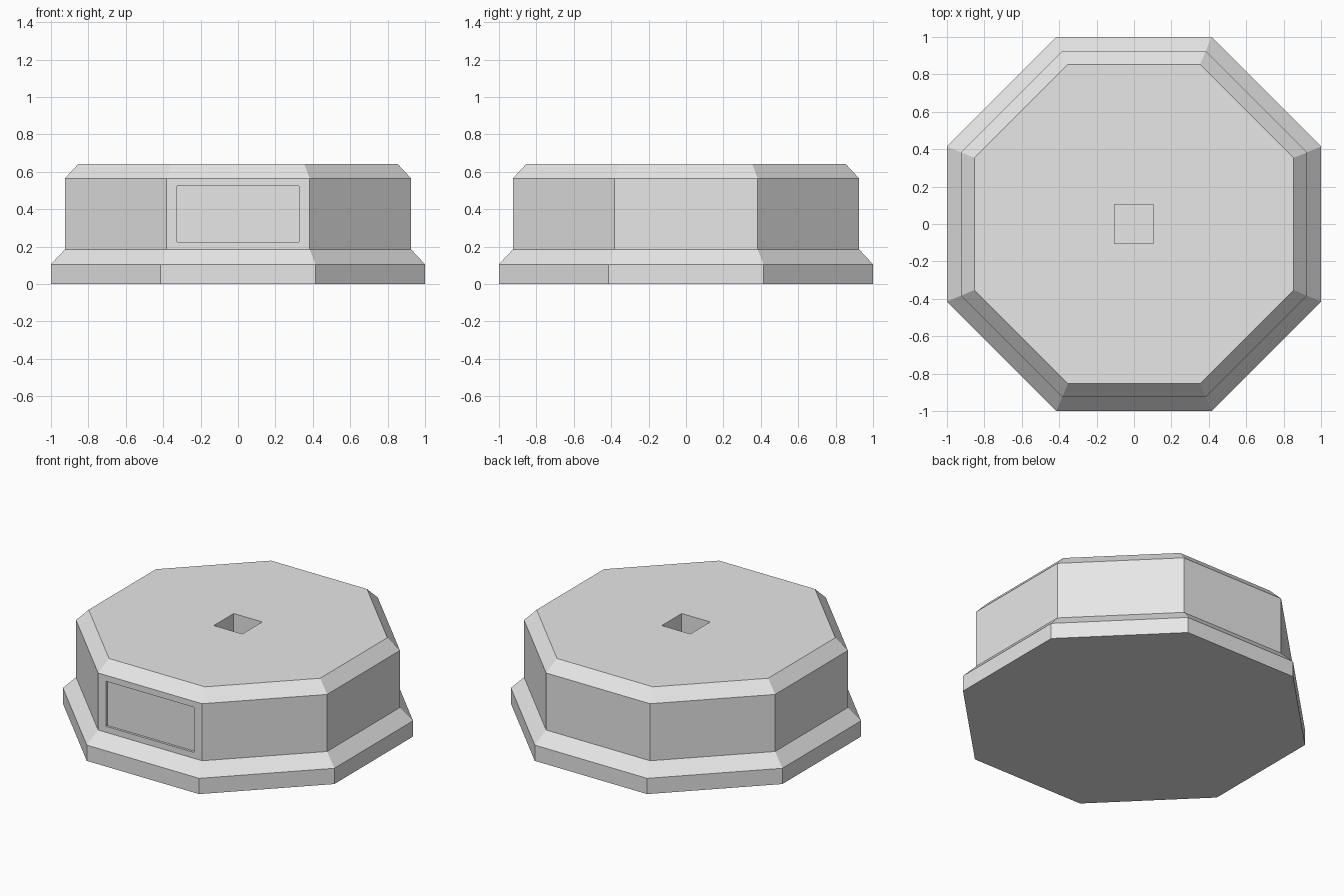
import bpy
import bmesh
import math
from math import copysign

# Remove the default cube
cube = bpy.data.objects.get("Cube")
if cube:
    bpy.data.objects.remove(cube, do_unlink=True)

SIDES = 8
# (apothem, height) of each octagonal ring, bottom to top
PROFILE = [(1.0, 0.0), (1.0, 0.105), (0.925, 0.185), (0.925, 0.565), (0.853, 0.642)]
SOCKET_HALF, SOCKET_DEPTH = 0.105, 0.3
PANEL_HALF, PANEL_LOW, PANEL_HIGH, PANEL_DEPTH = 0.325, 0.225, 0.525, 0.015

grey = bpy.data.materials.new("light_grey")
grey.use_nodes = True
grey.diffuse_color = (0.8, 0.8, 0.8, 1)
grey.node_tree.nodes["Principled BSDF"].inputs["Base Color"].default_value = (0.8, 0.8, 0.8, 1)

bm = bmesh.new()


def octagon_ring(apothem, z):
    radius = apothem / math.cos(math.pi / SIDES)
    angles = [(i + 0.5) * 2 * math.pi / SIDES for i in range(SIDES)]
    return [bm.verts.new((radius * math.cos(a), radius * math.sin(a), z)) for a in angles]


def inset(face):
    bmesh.ops.inset_individual(bm, faces=[face], thickness=0.03)
    return face


def sink(face, offset):
    """Push a face inward, leaving side walls."""
    pushed = bmesh.ops.extrude_discrete_faces(bm, faces=[face])["faces"][0]
    bmesh.ops.translate(bm, verts=pushed.verts[:], vec=offset)


# Stepped, chamfered octagonal body
rings = [octagon_ring(*p) for p in PROFILE]
walls = []
for low, high in zip(rings, rings[1:]):
    walls.append([bm.faces.new((low[i], low[(i + 1) % SIDES], high[(i + 1) % SIDES], high[i]))
                  for i in range(SIDES)])
bm.faces.new(rings[0][::-1])
top = bm.faces.new(rings[-1])
bm.normal_update()

# Recessed rectangular panel on the front
front = inset(min(walls[2], key=lambda f: f.calc_center_median().y))
middle = front.calc_center_median().z
for v in front.verts:
    v.co.x = copysign(PANEL_HALF, v.co.x)
    v.co.z = PANEL_HIGH if v.co.z > middle else PANEL_LOW
sink(front, (0, PANEL_DEPTH, 0))

# Square socket in the top: the inset octagon collapses to four corners
inset(top)
corners = top.verts[:]
for v in corners:
    v.co.x = copysign(SOCKET_HALF, v.co.x)
    v.co.y = copysign(SOCKET_HALF, v.co.y)
bmesh.ops.remove_doubles(bm, verts=corners, dist=0.001)
floor = next(f for f in bm.faces if f.normal.z > 0.9
             and all(abs(v.co.x) < 0.2 and abs(v.co.y) < 0.2 for v in f.verts))
sink(floor, (0, 0, -SOCKET_DEPTH))

bmesh.ops.recalc_face_normals(bm, faces=bm.faces[:])
mesh = bpy.data.meshes.new("octagonal_base")
bm.to_mesh(mesh)
bm.free()
mesh.materials.append(grey)
base = bpy.data.objects.new("octagonal_base", mesh)
bpy.context.scene.collection.objects.link(base)
